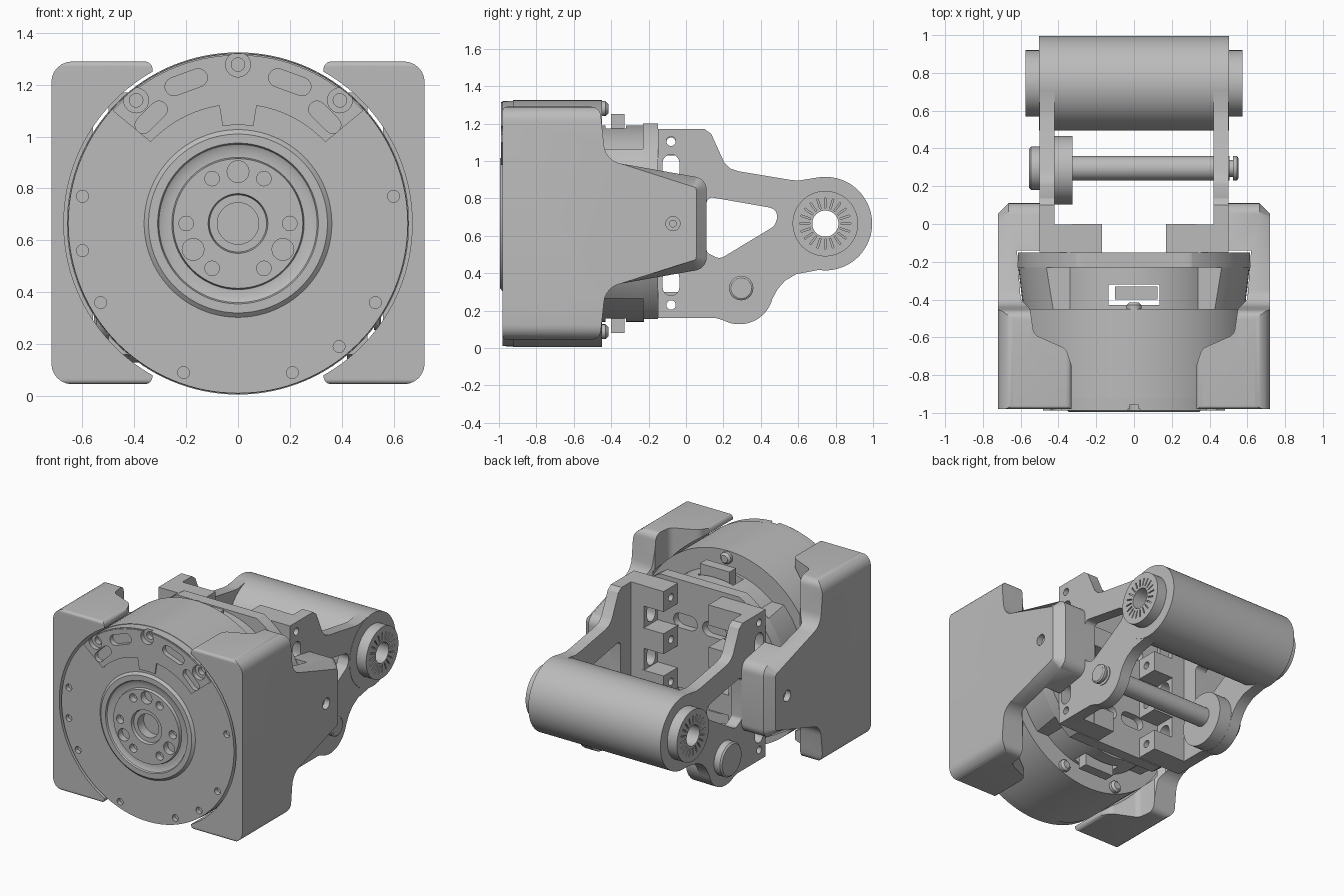
import bpy, bmesh
from math import sin, cos, pi, radians, tan, acos
from mathutils import Vector, Matrix

cube = bpy.data.objects.get("Cube")
if cube:
    bpy.data.objects.remove(cube)

GREY = 0.5
mat = bpy.data.materials.new("machined grey")
mat.use_nodes = True
mat.diffuse_color = (GREY, GREY, GREY, 1)
mat.node_tree.nodes["Principled BSDF"].inputs["Base Color"].default_value = (GREY, GREY, GREY, 1)

MAP = {'x': lambda u, v, w: (w, u, v),
       'y': lambda u, v, w: (u, w, v),
       'z': lambda u, v, w: (u, v, w)}
CZ = 0.665          # height of the motor axis
parts = []


def finish(name, bm):
    bmesh.ops.recalc_face_normals(bm, faces=bm.faces)
    me = bpy.data.meshes.new(name)
    bm.to_mesh(me)
    bm.free()
    me.materials.append(mat)
    ob = bpy.data.objects.new(name, me)
    bpy.context.collection.objects.link(ob)
    parts.append(ob)
    return ob


def arc(c, r, a0=0, a1=360, n=24):
    full = abs(a1 - a0) == 360
    steps = n if full else n + 1
    return [(c[0] + r * cos(radians(a0 + (a1 - a0) * i / n)),
             c[1] + r * sin(radians(a0 + (a1 - a0) * i / n))) for i in range(steps)]


def rounded(pts, n=6):
    """Polygon from (u, v, fillet radius) corners."""
    out = []
    for i, (u, v, r) in enumerate(pts):
        p = Vector((u, v))
        if r == 0:
            out.append((u, v))
            continue
        a = (Vector(pts[i - 1][:2]) - p).normalized()
        b = (Vector(pts[(i + 1) % len(pts)][:2]) - p).normalized()
        half = acos(max(-1, min(1, a.dot(b)))) / 2
        mid = p + (a + b).normalized() * (r / sin(half))
        d0 = (p + a * (r / tan(half))) - mid
        d1 = (p + b * (r / tan(half))) - mid
        turn = d0.angle_signed(d1)
        for k in range(n + 1):
            out.append(tuple(mid + Matrix.Rotation(-turn * k / n, 2) @ d0))
    return out


def capsule(c, length, width, tilt=0):
    h, t = length / 2 - width / 2, radians(tilt)
    d = (cos(t) * h, sin(t) * h)
    return (arc((c[0] + d[0], c[1] + d[1]), width / 2, tilt - 90, tilt + 90, 8)
            + arc((c[0] - d[0], c[1] - d[1]), width / 2, tilt + 90, tilt + 270, 8))


def prism(name, polys, axis, a, b, bevel_after=None):
    bm = bmesh.new()
    for pts in polys:
        lo = [bm.verts.new(MAP[axis](u, v, a)) for u, v in pts]
        hi = [bm.verts.new(MAP[axis](u, v, b)) for u, v in pts]
        bm.faces.new(lo)
        bm.faces.new(hi)
        for i in range(len(pts)):
            j = (i + 1) % len(pts)
            bm.faces.new((lo[i], lo[j], hi[j], hi[i]))
        if bevel_after is not None:     # chamfer the outer rim of the arm
            bmesh.ops.recalc_face_normals(bm, faces=bm.faces)
            rim = [e for e in bm.edges if all(v in hi and v.co.y > bevel_after for v in e.verts)]
            bmesh.ops.bevel(bm, geom=rim, offset=0.055, segments=1, affect='EDGES')
    return finish(name, bm)


def box(name, x, y, z):
    return prism(name, [[(x[0], y[0]), (x[1], y[0]), (x[1], y[1]), (x[0], y[1])]], 'z', *z)


def lathe(name, axis, c, profile, n=64, closed=False):
    """Revolve (position, radius) pairs round an axis through c."""
    bm = bmesh.new()
    rings = []
    for t, r in profile:
        if r == 0:
            rings.append([bm.verts.new(MAP[axis](c[0], c[1], t))] * n)
        else:
            rings.append([bm.verts.new(MAP[axis](u, v, t)) for u, v in arc(c, r, n=n)])
    pairs = list(zip(rings, rings[1:])) + ([(rings[-1], rings[0])] if closed else [])
    for p, q in pairs:
        for i in range(n):
            j = (i + 1) % n
            bm.faces.new(list(dict.fromkeys((p[i], p[j], q[j], q[i]))))
    return finish(name, bm)


def cut(targets, cutter, op='DIFFERENCE'):
    for ob in targets:
        m = ob.modifiers.new("cut", 'BOOLEAN')
        m.operation, m.solver, m.object = op, 'EXACT', cutter
        bpy.context.view_layer.objects.active = ob
        bpy.ops.object.modifier_apply(modifier=m.name)
    parts.remove(cutter)
    bpy.data.objects.remove(cutter)


def mirror(ob, name):
    bm = bmesh.new()
    bm.from_mesh(ob.data)
    bm.transform(Matrix.Scale(-1, 4, (1, 0, 0)))
    return finish(name, bm)


# Motor body with stepped hub, and the raised crescent on its face
motor = lathe("motor_body", 'y', (0, CZ), [
    (-.91, 0), (-.91, .08), (-.975, .08), (-.975, .11), (-.995, .115), (-.995, .25), (-.975, .255),
    (-.975, .285), (-.985, .305), (-.995, .31), (-.995, .345), (-.98, .362), (-.98, .655),
    (-.925, .657), (-.925, .66), (-.45, .66), (-.45, 0)], n=128)
crescent = prism("face_crescent", [arc((0, CZ), .65, 42, 138, 32) + arc((0, CZ), .46, 137, 99, 12)
                 + arc((0, CZ), .38, 99, 81, 8) + arc((0, CZ), .46, 81, 43, 12)], 'y', -.988, -.975)
bolts = [(0, 1.278), (.393, 1.14), (-.393, 1.14)]
slots = [capsule((s * .2, 1.21), .17, .07, s * -20) for s in (1, -1)]
slots += [capsule((s * .335, 1.075), .15, .065, s * -45) for s in (1, -1)]
for hole in [arc(p, .048) for p in bolts] + slots:
    cut([motor, crescent], prism("c", [hole], 'y', -1.1, -.955))
cut([motor], prism("c", [arc(p, .026) for p in bolts], 'y', -1, -.92))
hub = [arc((.2 * cos(radians(a)), CZ + .2 * sin(radians(a))), .042 if a in (90, 210, 330) else .028)
       for a in (0, 60, 90, 120, 180, 210, 240, 300, 330)]
rim = [(.6, .77), (-.6, .77), (-.6, .56), (-.53, .36), (.53, .36), (.39, .19), (.21, .09), (-.21, .09)]
cut([motor], prism("c", hub + [arc(p, .023, n=16) for p in rim], 'y', -1.1, -.95))

# Rear housing: flat-sided plate, hollow drum, and tapered side cheeks
rear_plate = lathe("rear_plate", 'y', (0, CZ), [(-.23, 0), (-.23, .615), (-.15, .615), (-.15, 0)], n=96)
cut([rear_plate], box("c", (-1, 1), (-1, 0), (.155, 1.2)), 'INTERSECT')
cut([rear_plate], prism("c", [capsule((s * .11, z), .18, .1) for s in (1, -1) for z in (.41, .92)],
                        'y', -.2, 0))
drum = lathe("rear_drum", 'y', (0, CZ), [(-.46, .47), (-.46, .525), (-.225, .525), (-.225, .47)],
             n=96, closed=True)
cheeks = lathe("rear_cheeks", 'y', (0, CZ), [
    (-.46, .5), (-.46, .585), (-.225, .613), (-.225, .5)], n=96, closed=True)
cut([cheeks], box("c", (-1, 1), (-1, 0), (.265, 1.065)), 'INTERSECT')
cut([drum], box("c", (-.135, .135), (-.43, -.32), (-.1, 1.5)))
for side, z in (("upper", 1.16), ("lower", .17)):
    box(side + "_connector", (-.1, .125), (-.4, -.33), (z - .09, z + .09))
for a in (90, 250, 290):
    lathe("rear_screw", 'y', (.615 * cos(radians(a)), CZ + .615 * sin(radians(a))),
          [(-.46, 0), (-.46, .04), (-.43, .04), (-.415, .025), (-.415, 0)], n=20)

# Side brackets hugging the motor, with an arm reaching back
side = rounded([(-.98, .045, .02), (-.98, 1.29, .02), (-.46, 1.29, .05), (-.43, 1.0, .11), (.11, .905, .07),
                (.11, .425, .07), (-.43, .33, .11), (-.46, .045, .05)])
bracket = prism("left_bracket", [side], 'x', .3, .72, bevel_after=-.36)
cut([bracket], prism("c", [rounded([(.33, .045, .03), (.72, .045, .08), (.72, 1.29, .08), (.33, 1.29, .03)])],
                     'y', -1.1, .5), 'INTERSECT')
plan = rounded([(.33, -1.1, 0), (.8, -1.1, 0), (.8, .3, 0), (.5, .3, 0), (.5, -.14, 0), (.62, -.14, 0),
                (.6, -.4, 0), (.55, -.45, 0), (.53, -.585, .05), (.36, -.66, .06), (.33, -.75, 0)])
cut([bracket], prism("c", [plan], 'z', -.2, 1.6), 'INTERSECT')
cut([bracket], prism("c", [arc((0, CZ), .672, n=128)], 'y', -1.1, -.44))
cut([bracket], prism("c", [arc((-.07, CZ), .038)], 'x', .68, .8))
cut([bracket], prism("c", [arc((-.07, CZ), .018)], 'x', .6, .7))
mirror(bracket, "right_bracket")

# Side plates of the rear fork
outline = ([(-.15, .16), (.16, .16)] + arc((.285, .31), .183, -118, -15, 16)
           + [(.49, .315), (.53, .36), (.59, .395)] + arc((.745, CZ), .25, -98, 100, 32)
           + [(.6, .895), (.55, .9), (.28, .945), (.235, .96), (.205, .99), (.135, 1.145), (.1, 1.17), (-.15, 1.17)])
plate = prism("left_fork_plate", [outline], 'x', .42, .5)
foot = box("left_fork_foot", (.32, .43), (-.15, -.002), (.16, 1.17))
window = rounded([(.11, .81, .03), (.51, .74, .05), (.47, .65, .04), (.18, .475, .05), (.11, .51, .03)])
holes = [window] + [arc((-.08, z), .025) for z in (1.105, .23)]
holes += [capsule((-.08, z), .14, .09, 90) for z in (.965, CZ, .35)]
cut([plate, foot], prism("c", holes, 'x', .2, .6))
cut([plate], prism("c", [arc((.745, CZ), .2, n=48)], 'x', .2, .6))
mirror(plate, "right_fork_plate")
mirror(foot, "right_fork_foot")

# Mounting blocks on the rear plate
for i in range(4):
    z = .23 + .29 * i
    block = box("left_mounting_block", (.17, .33), (-.16, 0), (z - .07, z + .07))
    cut([block], prism("c", [arc((-.08, z), .025)], 'x', .1, .4))
    mirror(block, "right_mounting_block")

# Hollow roller with splined end caps
end = [(.575, .07), (.575, .175), (.502, .175), (.502, .25)]
roller = lathe("roller", 'x', (.745, CZ), [(-t, r) for t, r in end] + end[::-1], n=80, closed=True)
splines = []
for i in range(20):
    a = 2 * pi * i / 20
    splines.append(capsule((.745 + .11 * cos(a), CZ + .11 * sin(a)), .055, .008, a * 180 / pi))
for a, b in ((.565, .7), (-.7, -.565)):
    cut([roller], prism("c", splines, 'x', a, b))

# Cross pin with its collar, head and grooved tip
lathe("cross_pin", 'x', (.295, .32), [
    (-.555, 0), (-.555, .105), (-.545, .115), (-.5, .115), (-.5, .065), (.505, .065), (.505, .045),
    (.525, .045), (.525, .065), (.545, .065), (.552, .055), (.552, 0)], n=40)
lathe("pin_collar", 'x', (.285, .31), [(-.43, 0), (-.43, .182), (-.325, .182), (-.325, 0)], n=56)

# Smooth shading with sharp edges kept
bpy.ops.object.select_all(action='DESELECT')
for ob in parts:
    ob.select_set(True)
bpy.context.view_layer.objects.active = parts[0]
bpy.ops.object.shade_smooth_by_angle(angle=radians(30))
